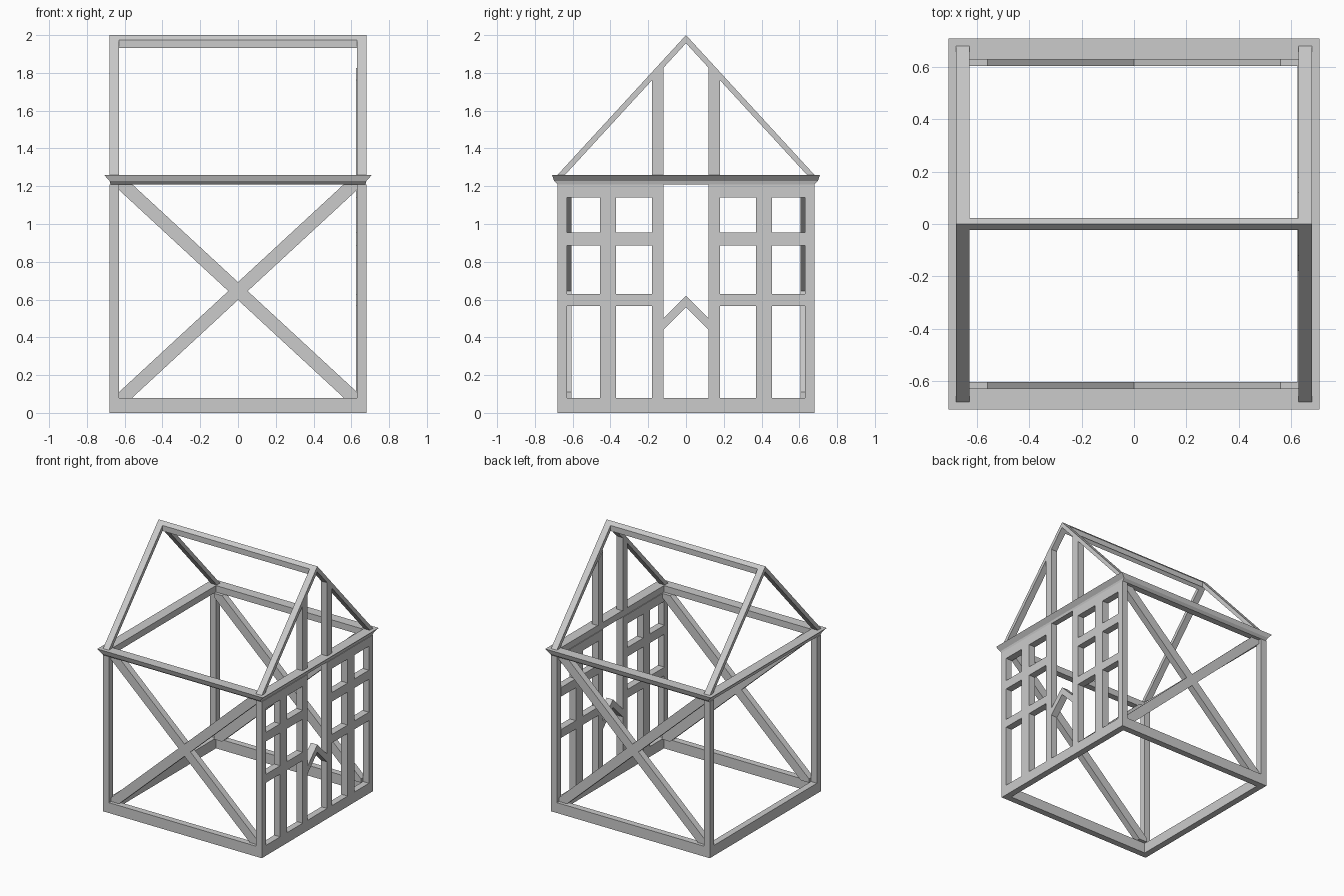
import bpy, bmesh

if "Cube" in bpy.data.objects:
    bpy.data.objects.remove(bpy.data.objects["Cube"])

def prism(name, pts, axis, a, b):
    """Extrude a 2D outline along x (outline in y,z) or y (outline in x,z)."""
    bm = bmesh.new()
    place = (lambda u, v, d: (d, u, v)) if axis == 'x' else (lambda u, v, d: (u, d, v))
    lo = [bm.verts.new(place(u, v, a)) for u, v in pts]
    hi = [bm.verts.new(place(u, v, b)) for u, v in pts]
    n = len(pts)
    bm.faces.new(lo)
    bm.faces.new(hi[::-1])
    for i in range(n):
        bm.faces.new((lo[i], hi[i], hi[(i + 1) % n], lo[(i + 1) % n]))
    return finish(name, bm)

def finish(name, bm):
    bmesh.ops.recalc_face_normals(bm, faces=bm.faces)
    me = bpy.data.meshes.new(name)
    bm.to_mesh(me)
    bm.free()
    ob = bpy.data.objects.new(name, me)
    bpy.context.collection.objects.link(ob)
    return ob

def rect(u0, u1, v0, v1):
    return [(u0, v0), (u1, v0), (u1, v1), (u0, v1)]

def ring(name, profile):
    """Rectangular ring from a closed profile of (half x, half y, z)."""
    bm = bmesh.new()
    loops = [[bm.verts.new((sx * x, sy * y, z))
              for sx, sy in ((-1, -1), (1, -1), (1, 1), (-1, 1))] for x, y, z in profile]
    for k, l0 in enumerate(loops):
        l1 = loops[(k + 1) % len(loops)]
        for i in range(4):
            j = (i + 1) % 4
            bm.faces.new((l0[i], l0[j], l1[j], l1[i]))
    return finish(name, bm)

O, I = 0.68, 0.63            # outer and inner faces of the frame
BASE, EAVE, TOP = 0.08, 1.21, 1.26
PEAK, UNDER = 2.0, 1.957     # rafter top and underside at the ridge
SLOPE = (PEAK - TOP) / O

# Base sill and flared eave moulding
ring("base_sill", [(I, I, 0), (O, O, 0), (O, O, BASE), (I, I, BASE)])
ring("eave_moulding", [(I, I, EAVE), (0.675, O, EAVE), (0.68, 0.698, 1.228),
                       (0.709, 0.709, TOP), (I, I, TOP)])

# Corner posts
for sx in (-1, 1):
    for sy in (-1, 1):
        prism("corner_post", rect(sy * I, sy * O, BASE, EAVE), 'x', sx * I, sx * O)

# Cross braces on the two long walls
for sy in (-1, 1):
    for m in (-1, 1):
        bar = [(-I, BASE), (-I, 0.11), (-0.56, BASE), (I, EAVE), (I, 1.18), (0.56, EAVE)]
        bar = [bar[0], bar[2], bar[4], bar[3], bar[5], bar[1]]
        prism("cross_brace", [(m * x, z) for x, z in bar], 'y', sy * 0.605, sy * 0.655)

# Facade grid: door posts, mullions and window rails
for s in (-1, 1):
    def facade(name, y0, y1, z0, z1):
        prism(name, rect(s * y0, s * y1, z0, z1), 'x', 0.625, O)
    facade("door_post", 0.12, 0.18, BASE, EAVE)
    facade("window_mullion", 0.37, 0.455, BASE, EAVE)
    for z0, z1 in ((0.565, 0.63), (0.885, 0.955), (1.14, EAVE)):
        facade("window_rail", 0.18, 0.635, z0, z1)
    # Gable posts continue up to the rafters
    prism("gable_post", [(s * 0.12, TOP), (s * 0.18, TOP), (s * 0.18, UNDER - SLOPE * 0.18),
                         (s * 0.12, UNDER - SLOPE * 0.12)], 'x', 0.625, O)

# Pointed door head
prism("door_head", [(-0.12, 0.44), (0, 0.56), (0.12, 0.44), (0.12, 0.50), (0, 0.62),
                    (-0.12, 0.50)], 'x', 0.625, O)

# Rafters at both gables
foot = (UNDER - TOP) / SLOPE
for sx in (-1, 1):
    prism("gable_rafters", [(-O, TOP), (-foot, TOP), (0, UNDER), (foot, TOP), (O, TOP),
                            (0, PEAK)], 'x', sx * I, sx * O)

# Ridge beam
w = 0.023
d = SLOPE * w
prism("ridge_beam", [(-w, UNDER - d), (0, UNDER), (w, UNDER - d), (w, PEAK - d), (0, PEAK),
                     (-w, PEAK - d)], 'x', -I, I)
